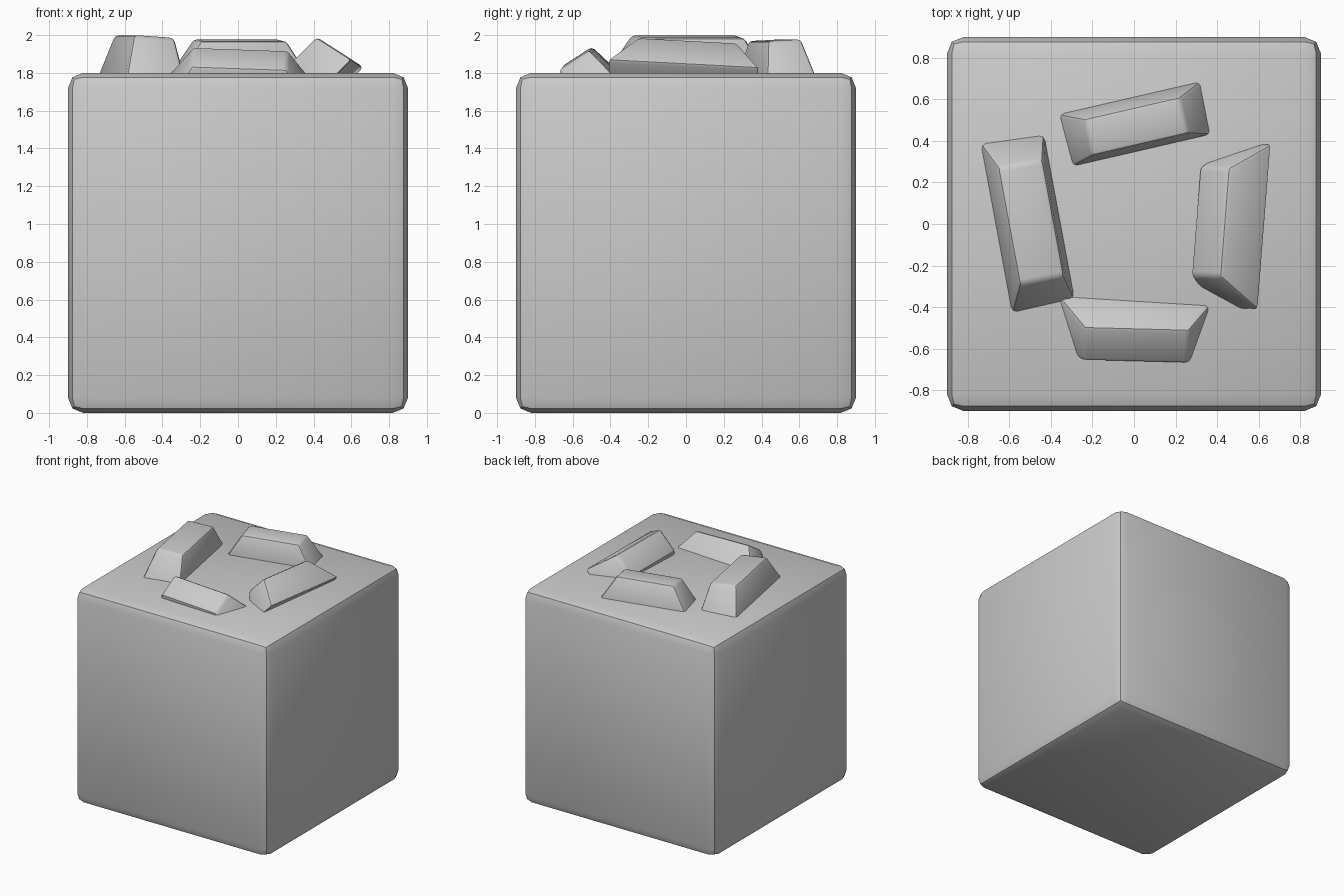
import bpy, bmesh
from math import radians
from mathutils import Matrix, Vector, Euler

if "Cube" in bpy.data.objects:
    bpy.data.objects.remove(bpy.data.objects["Cube"])


def finish(obj, width):
    # softened edges with a crisp centre line
    bpy.context.collection.objects.link(obj)
    mod = obj.modifiers.new("bevel", 'BEVEL')
    mod.width = width
    mod.segments = 2
    mod.limit_method = 'NONE'
    bpy.context.view_layer.objects.active = obj
    obj.select_set(True)
    bpy.ops.object.modifier_apply(modifier="bevel")
    bpy.ops.object.shade_smooth_by_angle(angle=radians(30))
    obj.select_set(False)


def cube_object(name, shape):
    bm = bmesh.new()
    bmesh.ops.create_cube(bm, size=1)
    for v in bm.verts:
        v.co = shape(v.co)
    mesh = bpy.data.meshes.new(name)
    bm.to_mesh(mesh)
    bm.free()
    return bpy.data.objects.new(name, mesh)


# main block
block = cube_object("block", lambda c: Vector((c.x * 1.8, c.y * 1.8, c.z * 1.8 + 0.9)))
finish(block, 0.08)


# tapered bar with its origin in the middle of the top face
def bar(name, top_centre, yaw, pitch, roll, s):
    def shape(c):
        if c.z > 0:
            return Vector((c.x * 0.57, c.y * 0.22, 0)) * s
        return Vector((c.x * 0.88, c.y * 0.33, -0.25)) * s
    obj = cube_object(name, shape)
    finish(obj, 0.022 * s)
    rot = Euler([radians(a) for a in (roll, pitch, yaw)], 'XYZ').to_matrix().to_4x4()
    obj.matrix_world = Matrix.Translation(top_centre) @ rot


# ring of half-sunk bars on the top
bar("left_bar", (-0.495, 0.01, 1.993), 100.5, 0, 4, 1.0)
bar("right_bar", (0.365, 0.01, 1.905), 85.5, 3, -45, 0.92)
bar("front_bar", (0.01, -0.585, 1.877), -1.5, 2, 33, 0.88)
bar("back_bar", (0.01, 0.47, 1.973), 13, 0, 3, 0.82)
